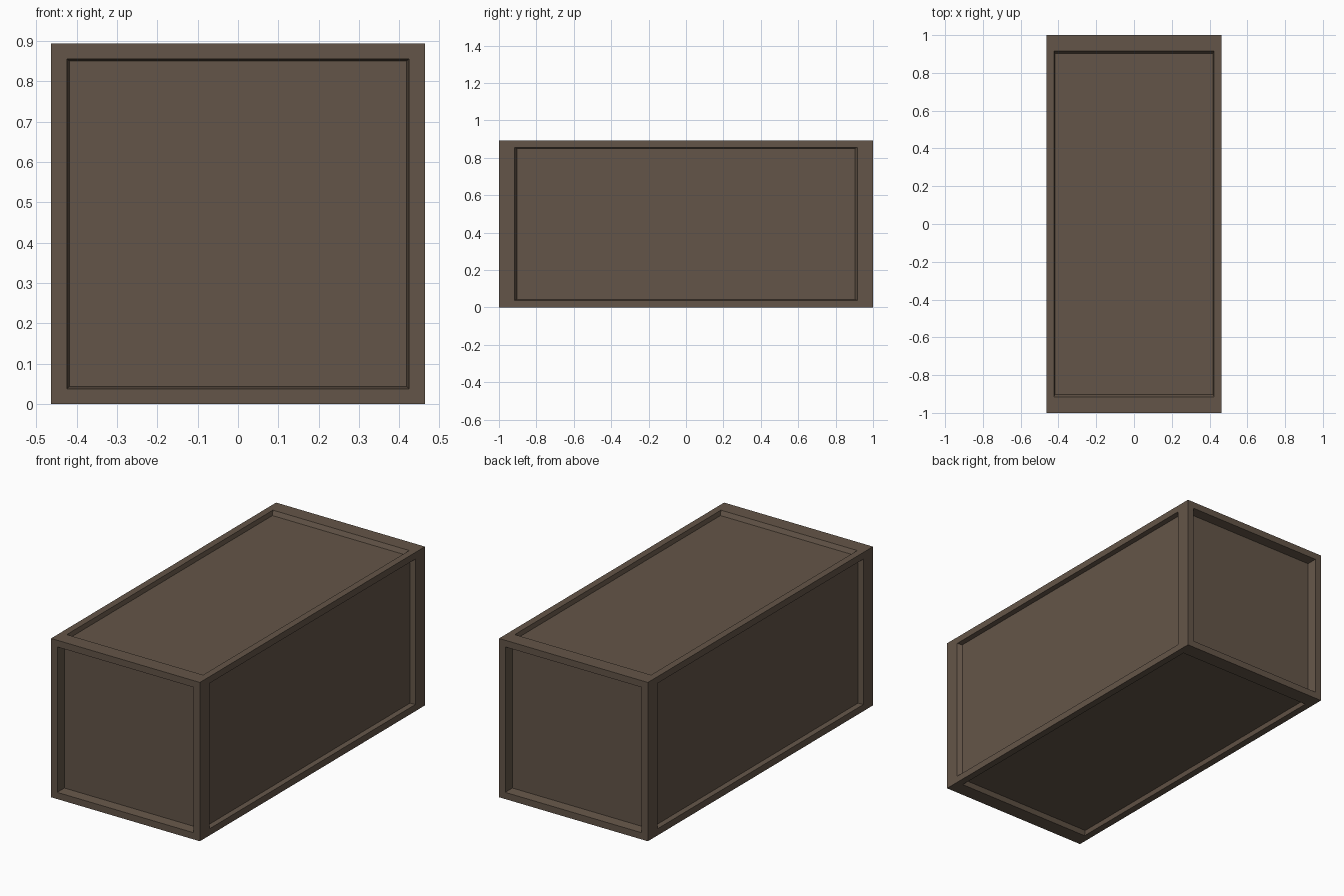
import bpy, bmesh
from mathutils import Vector

if "Cube" in bpy.data.objects:
    bpy.data.objects.remove(bpy.data.objects["Cube"])

# single crate colour
mat = bpy.data.materials.new("dark brown wood")
mat.diffuse_color = (0.127, 0.091, 0.065, 1)
mat.use_nodes = True
mat.node_tree.nodes["Principled BSDF"].inputs["Base Color"].default_value = mat.diffuse_color

# proportions as fractions of the half size
HALF = Vector((0.463, 1.0, 0.4465))
OPEN, PANEL, DEPTH = 0.881, 0.863, 0.054

bm = bmesh.new()
bmesh.ops.create_cube(bm, size=2)

# recessed panel on each of the six sides
for f in list(bm.faces):
    bmesh.ops.inset_individual(bm, faces=[f], thickness=1 - OPEN)
    bmesh.ops.inset_individual(bm, faces=[f], thickness=OPEN - PANEL)
    n = f.normal.copy()
    for v in f.verts:
        v.co -= n * DEPTH

# stretch to crate size and stand on the ground
for v in bm.verts:
    v.co = Vector((v.co.x * HALF.x, v.co.y * HALF.y, (v.co.z + 1) * HALF.z))
bmesh.ops.recalc_face_normals(bm, faces=bm.faces)

mesh = bpy.data.meshes.new("crate")
bm.to_mesh(mesh)
bm.free()
mesh.materials.append(mat)
bpy.context.collection.objects.link(bpy.data.objects.new("crate", mesh))
